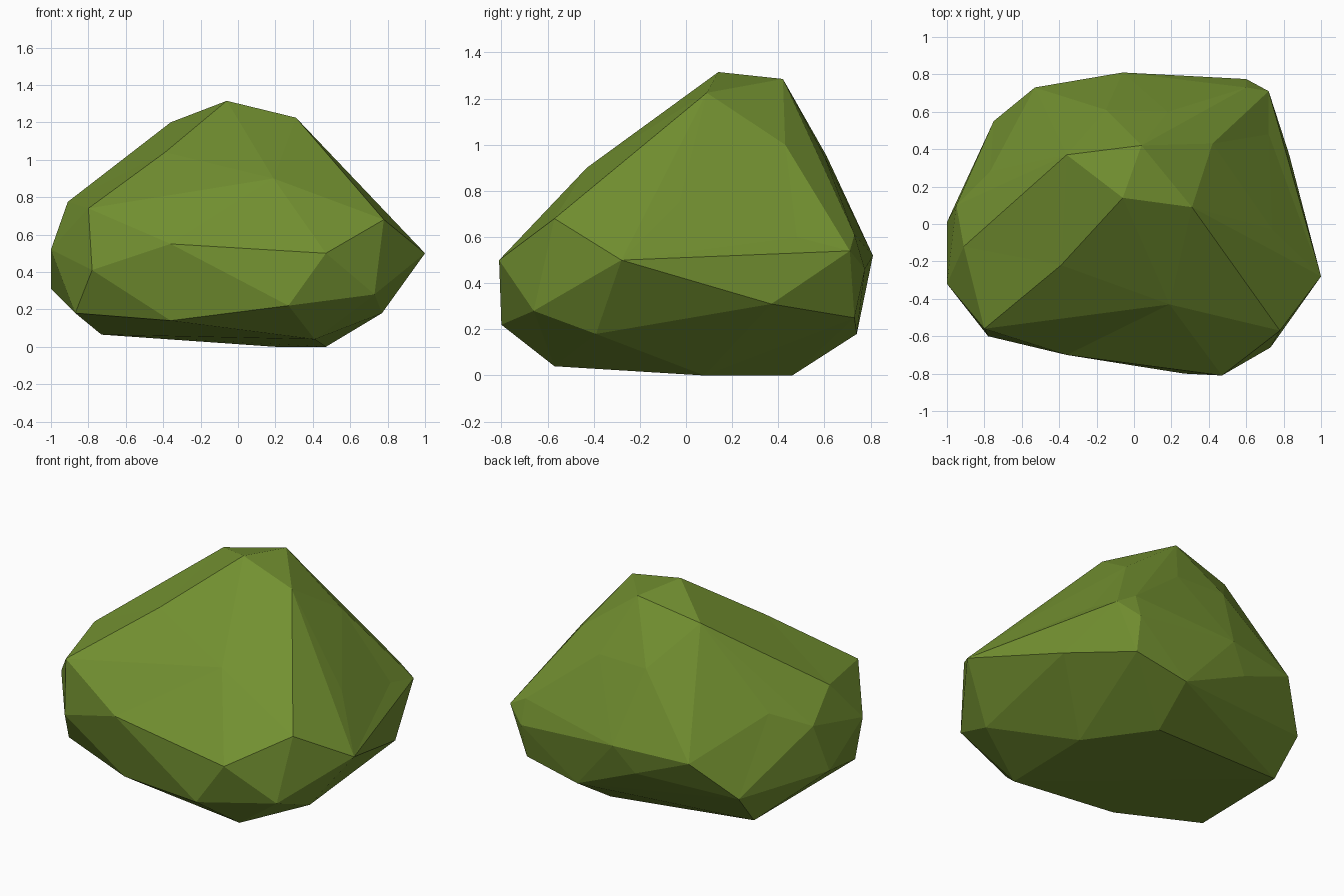
import bpy
import bmesh
from mathutils import Vector

cube = bpy.data.objects.get("Cube")
if cube:
    bpy.data.objects.remove(cube, do_unlink=True)


def make_material(name, colour):
    material = bpy.data.materials.new(name)
    material.use_nodes = True
    material.diffuse_color = colour
    shader = material.node_tree.nodes["Principled BSDF"]
    shader.inputs["Base Color"].default_value = colour
    shader.inputs["Roughness"].default_value = 1.0
    return material


# Corners of the boulder, grouped in rough rings from the summit to the ground
summit = [(-.06, .14, 1.315), (.31, .09, 1.225), (-.36, .37, 1.2), (.04, .42, 1.285)]
shoulder = [(-.39, -.22, 1.04), (.19, -.43, .9), (.74, -.03, .75), (.42, .43, 1),
            (.18, .6, .95), (-.15, .61, .95), (-.77, .28, .71), (-.91, -.12, .775),
            (-.8, -.56, .74), (.78, -.57, .68)]
girth = [(.47, -.81, .5), (-.36, -.7, .55), (-1, -.32, .52), (-.95, .1, .61),
         (-.53, .73, .5), (-.06, .81, .52), (.6, .775, .46), (.6, .73, .61),
         (.72, .71, .54), (.72, .48, .6), (1, -.28, .5), (-.78, -.6, .41)]
skirt = [(-1, .01, .31), (-.75, .55, .27), (-.18, .76, .36), (.235, .74, .18),
         (.59, .73, .25), (.83, .37, .31), (.77, -.39, .18), (.73, -.66, .28),
         (.27, -.8, .22), (-.36, -.61, .14), (-.87, -.43, .18)]
foot = [(-.73, .37, .065), (.2, .46, 0), (.47, .08, 0), (.41, -.57, .04)]

CENTRE = Vector((0, 0, .55))
ROUNDING = .8


def rounded(point):
    """Pull a corner towards a sphere so that shallow dents keep their place in the skin."""
    offset = point - CENTRE
    return CENTRE + offset.normalized() * offset.length ** ROUNDING


def build_boulder(name, corners, material):
    bm = bmesh.new()
    home = {}
    for corner in map(Vector, corners):
        vert = bm.verts.new(rounded(corner))
        home[vert] = corner
    # Stretch a skin of triangles over the rounded corners
    hull = bmesh.ops.convex_hull(bm, input=list(bm.verts))
    # Return each corner to its true place
    for vert, corner in home.items():
        if vert.is_valid:
            vert.co = corner
    loose = [vert for vert in bm.verts if not vert.link_faces]
    bmesh.ops.delete(bm, geom=loose, context="VERTS")
    bmesh.ops.recalc_face_normals(bm, faces=list(bm.faces))
    for face in bm.faces:
        face.smooth = False
    mesh = bpy.data.meshes.new(name)
    bm.to_mesh(mesh)
    bm.free()
    mesh.materials.append(material)
    boulder = bpy.data.objects.new(name, mesh)
    bpy.context.collection.objects.link(boulder)
    return boulder


moss = make_material("moss_green", (.17, .28, .03, 1))
build_boulder("boulder", summit + shoulder + girth + skirt + foot, moss)
